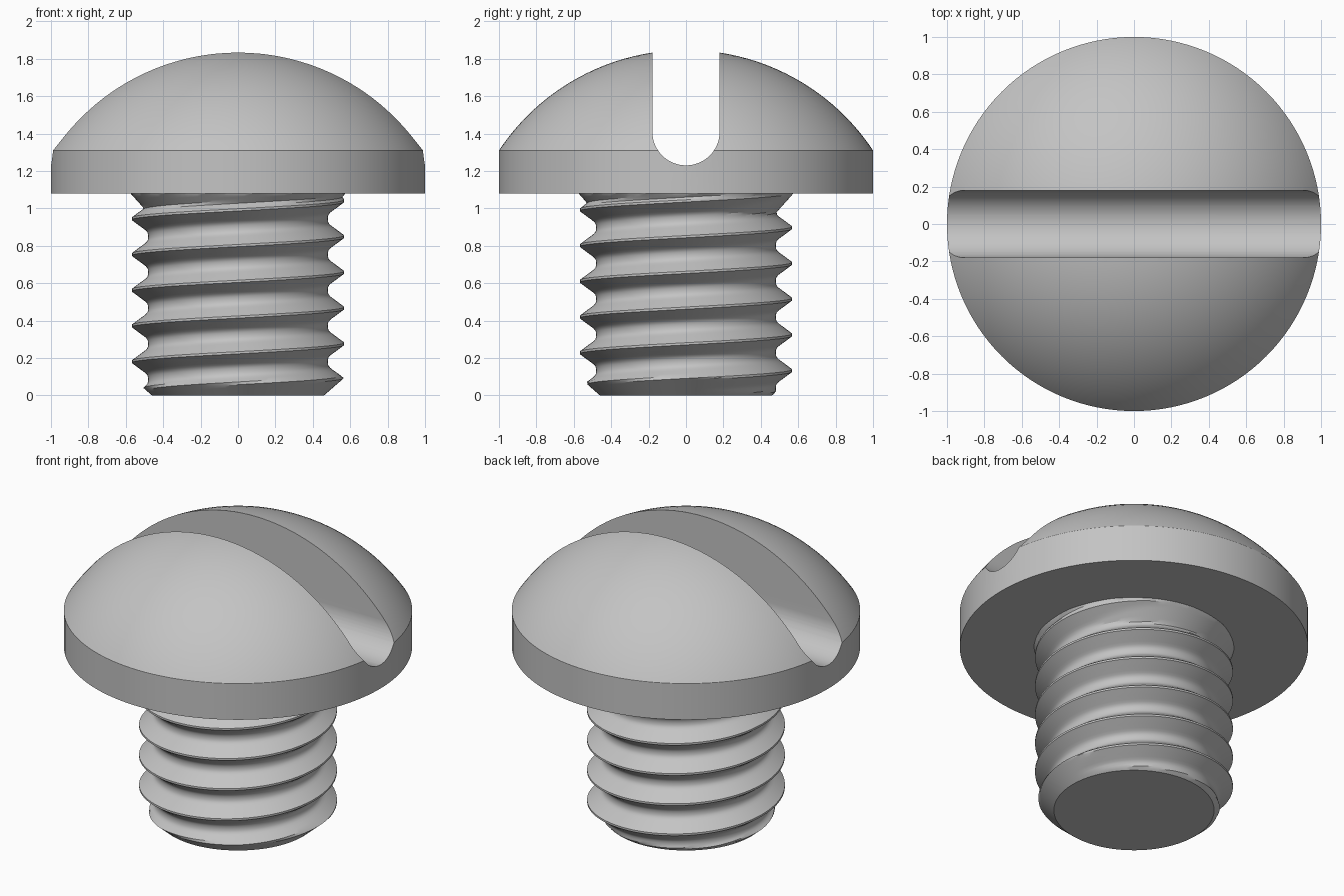
import bpy, bmesh
from math import sin, cos, pi, sqrt, floor

cube = bpy.data.objects.get("Cube")
if cube:
    bpy.data.objects.remove(cube)

steel = bpy.data.materials.new("plain grey steel")
steel.use_nodes = True
steel.diffuse_color = (0.55, 0.55, 0.55, 1)
steel.node_tree.nodes["Principled BSDF"].inputs["Base Color"].default_value = (0.55, 0.55, 0.55, 1)


def make_object(name, bm):
    bmesh.ops.recalc_face_normals(bm, faces=bm.faces)
    mesh = bpy.data.meshes.new(name)
    bm.to_mesh(mesh)
    bm.free()
    mesh.materials.append(steel)
    obj = bpy.data.objects.new(name, mesh)
    bpy.context.collection.objects.link(obj)
    return obj


def activate(obj):
    bpy.ops.object.select_all(action='DESELECT')
    obj.select_set(True)
    bpy.context.view_layer.objects.active = obj


def smooth(obj):
    activate(obj)
    bpy.ops.object.shade_smooth_by_angle(angle=0.44)


# Domed head: spun profile of flat underside, straight rim and spherical cap
UNDER, RIM, CENTRE, BALL = 1.08, 1.31, 0.6465, 1.2
SEG, CAP = 128, 28
profile = [(1, UNDER), (1, RIM)]
for i in range(1, CAP):
    r = cos(i / CAP * pi / 2)
    profile.append((r, CENTRE + sqrt(BALL ** 2 - r ** 2)))
bm = bmesh.new()
rings = [[bm.verts.new((r * cos(2 * pi * k / SEG), r * sin(2 * pi * k / SEG), z))
          for k in range(SEG)] for r, z in profile]
for low, high in zip(rings, rings[1:]):
    for k in range(SEG):
        n = (k + 1) % SEG
        bm.faces.new((low[k], low[n], high[n], high[k]))
bm.faces.new(rings[0])
apex = bm.verts.new((0, 0, CENTRE + BALL))
for k in range(SEG):
    bm.faces.new((rings[-1][k], rings[-1][(k + 1) % SEG], apex))
head = make_object("domed_head", bm)

# Round-bottomed driver slot running along x
HALF, SLOT_Z, ARC = 0.18, 1.41, 32
outline = [(HALF, 2.2), (-HALF, 2.2)]
outline += [(-HALF * cos(pi * i / ARC), SLOT_Z - HALF * sin(pi * i / ARC)) for i in range(ARC + 1)]
bm = bmesh.new()
face = bm.faces.new([bm.verts.new((-1.3, y, z)) for y, z in outline])
side = bmesh.ops.extrude_face_region(bm, geom=[face])["geom"]
bmesh.ops.translate(bm, vec=(2.6, 0, 0), verts=[v for v in side if isinstance(v, bmesh.types.BMVert)])
cutter = make_object("slot_cutter", bm)
cutter.hide_render = True
cut = head.modifiers.new("slot", 'BOOLEAN')
cut.operation, cut.solver, cut.object = 'DIFFERENCE', 'EXACT', cutter
activate(head)
bpy.ops.object.modifier_apply(modifier="slot")
bpy.data.objects.remove(cutter)
smooth(head)

# Threaded shank: right-handed helix, chamfered tip, flared where it meets the head
PITCH, START, TOP = 0.191, 0.085, 1.09
FLANK = [(0, 0.568), (0.006, 0.568), (0.02, 0.549), (0.035, 0.529), (0.05, 0.508),
         (0.06, 0.495), (0.07, 0.486), (0.082, 0.481), (PITCH / 2, 0.48)]
# Heights within one pitch, starting from a crest
steps = [d for d, r in FLANK] + [PITCH - d for d, r in FLANK[-2:0:-1]]
COLS, ROWS = 96, len(steps)


def radius(angle, z):
    d = (z - START - PITCH * angle / (2 * pi)) % PITCH
    d = min(d, PITCH - d)
    r = FLANK[-1][1]
    for (d0, r0), (d1, r1) in zip(FLANK, FLANK[1:]):
        if d0 <= d <= d1:
            r = r0 + (r1 - r0) * (d - d0) / (d1 - d0)
            break
    r = max(r, 0.575 - 0.9 * max(0, UNDER - z))
    return min(r, 0.46 + 1.15 * z)


bm = bmesh.new()
first, last = -3 * ROWS, 8 * ROWS
grid = {}
for k in range(COLS):
    a = 2 * pi * k / COLS
    for j in range(first, last):
        z = START + PITCH * (floor(j / ROWS) + a / (2 * pi)) + steps[j % ROWS]
        z = min(max(z, 0), TOP)
        r = radius(a, z)
        grid[k, j] = bm.verts.new((r * cos(a), r * sin(a), z))
for k in range(COLS):
    n = (k + 1) % COLS
    shift = ROWS if n == 0 else 0
    for j in range(first, last - 1 - shift):
        bm.faces.new((grid[k, j], grid[n, j + shift], grid[n, j + 1 + shift], grid[k, j + 1]))
bmesh.ops.remove_doubles(bm, verts=bm.verts, dist=0.0005)
bmesh.ops.delete(bm, geom=[e for e in bm.edges if not e.link_faces], context='EDGES')
bmesh.ops.holes_fill(bm, edges=[e for e in bm.edges if e.is_boundary], sides=0)
smooth(make_object("threaded_shank", bm))
